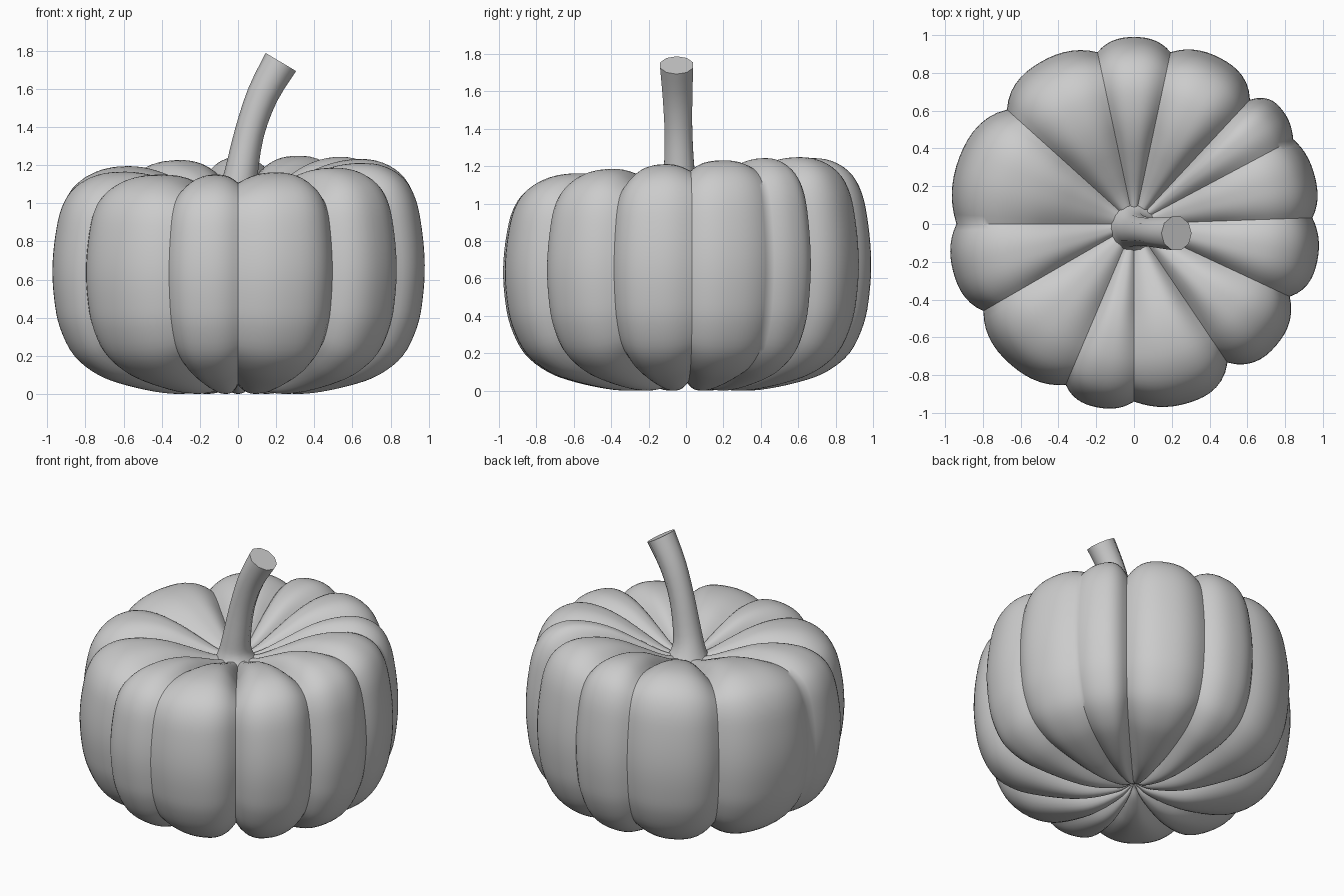
import bpy, bmesh, math
from mathutils import Vector, Matrix

if "Cube" in bpy.data.objects:
    bpy.data.objects.remove(bpy.data.objects["Cube"])


def smooth_path(pts, n):
    """Catmull-Rom sampling through control points."""
    pts = [Vector(p) for p in pts]
    out = []
    for i in range(len(pts) - 1):
        a, b, c = pts[max(i - 1, 0)], pts[i], pts[i + 1]
        d = pts[min(i + 2, len(pts) - 1)]
        for k in range(n):
            t = k / n
            out.append(0.5 * (2 * b + (c - a) * t + (2 * a - 5 * b + 4 * c - d) * t * t
                              + (3 * b - a - 3 * c + d) * t ** 3))
    return out + [pts[-1]]


def skin(name, rings, start=None, end=None, angle=40):
    """Join closed rings of points with quads; close ends with a pole or a flat cap."""
    bm = bmesh.new()
    rows = [[bm.verts.new(p) for p in ring] for ring in rings]
    n = len(rows[0])
    for a, b in zip(rows, rows[1:]):
        for i in range(n):
            j = (i + 1) % n
            bm.faces.new((a[i], a[j], b[j], b[i]))
    for row, pole in ((rows[0], start), (rows[-1], end)):
        if pole is None:
            bm.faces.new(row)
        else:
            p = bm.verts.new(pole)
            for i in range(n):
                bm.faces.new((row[i], row[(i + 1) % n], p))
    bmesh.ops.recalc_face_normals(bm, faces=bm.faces)
    me = bpy.data.meshes.new(name)
    bm.to_mesh(me)
    bm.free()
    ob = bpy.data.objects.new(name, me)
    bpy.context.collection.objects.link(ob)
    bpy.context.view_layer.objects.active = ob
    ob.select_set(True)
    bpy.ops.object.shade_smooth_by_angle(angle=math.radians(angle))
    ob.select_set(False)
    return ob


# Pumpkin body: uneven lobes between grooves (angle in degrees, groove depth)
grooves = [(2, .045), (28, .035), (47, .09), (78, .06), (102, .06), (138, .085),
           (180, .05), (210, .07), (247, .065), (270, .05), (304, .105), (335, .08)]
profile = [(.03, .08), (.1, .04), (.25, .005), (.4, .005), (.6, .045), (.75, .1),
           (.875, .2), (.95, .35), (.98, .5), (.99, .67), (.975, .85), (.94, 1.01),
           (.87, 1.12), (.75, 1.185), (.6, 1.195), (.45, 1.165), (.3, 1.1),
           (.15, 1.03), (.03, 1.0)]
STEPS = 14
columns = []
for i, (a0, d0) in enumerate(grooves):
    a1, d1 = grooves[(i + 1) % len(grooves)]
    span = (a1 - a0) % 360
    for k in range(STEPS):
        t = k / STEPS
        depth = (d0 + (d1 - d0) * t) * abs(2 * t - 1) ** 2.6
        columns.append((math.radians(a0 + span * t), depth))

curve = smooth_path([(r, z, 0) for r, z in profile], 4)
rings = []
for i, p in enumerate(curve):
    tan = (curve[min(i + 1, len(curve) - 1)] - curve[max(i - 1, 0)]).normalized()
    reach = min(1, p.x / (.45 if p.y > .6 else .3))
    ring = []
    for ang, depth in columns:
        # push grooves in along the profile normal
        r = p.x - tan.y * depth * reach
        z = p.y + tan.x * depth * reach
        x, y = r * math.cos(ang), r * math.sin(ang)
        # the crown leans higher at the back right
        z += (.07 * y + .035 * x) * (max(z, 0) / 1.2) ** 2
        ring.append((x, y, z))
    rings.append(ring)
skin("pumpkin_body", rings, (0, 0, .09), (0, 0, 1.0), 45)

# Stem: bent, flared at the base, cut off at a slant
path = smooth_path([(0, -.02, .98), (0, -.025, 1.05), (.015, -.035, 1.15),
                    (.06, -.04, 1.37), (.13, -.045, 1.57), (.225, -.05, 1.74)], 3)
radii = smooth_path([(.14, 0, 0), (.105, 0, 0), (.088, 0, 0), (.078, 0, 0),
                     (.083, 0, 0), (.093, 0, 0)], 3)
SIDES = 10
stem = []
for i, p in enumerate(path):
    tan = path[min(i + 1, len(path) - 1)] - path[max(i - 1, 0)]
    rot = Matrix.Rotation(math.atan2(tan.x, tan.z), 3, 'Y')
    stem.append([p + rot @ Vector((radii[i].x * math.cos(a), radii[i].x * math.sin(a), 0))
                 for a in (2 * math.pi * k / SIDES for k in range(SIDES))])
skin("stem", stem)
